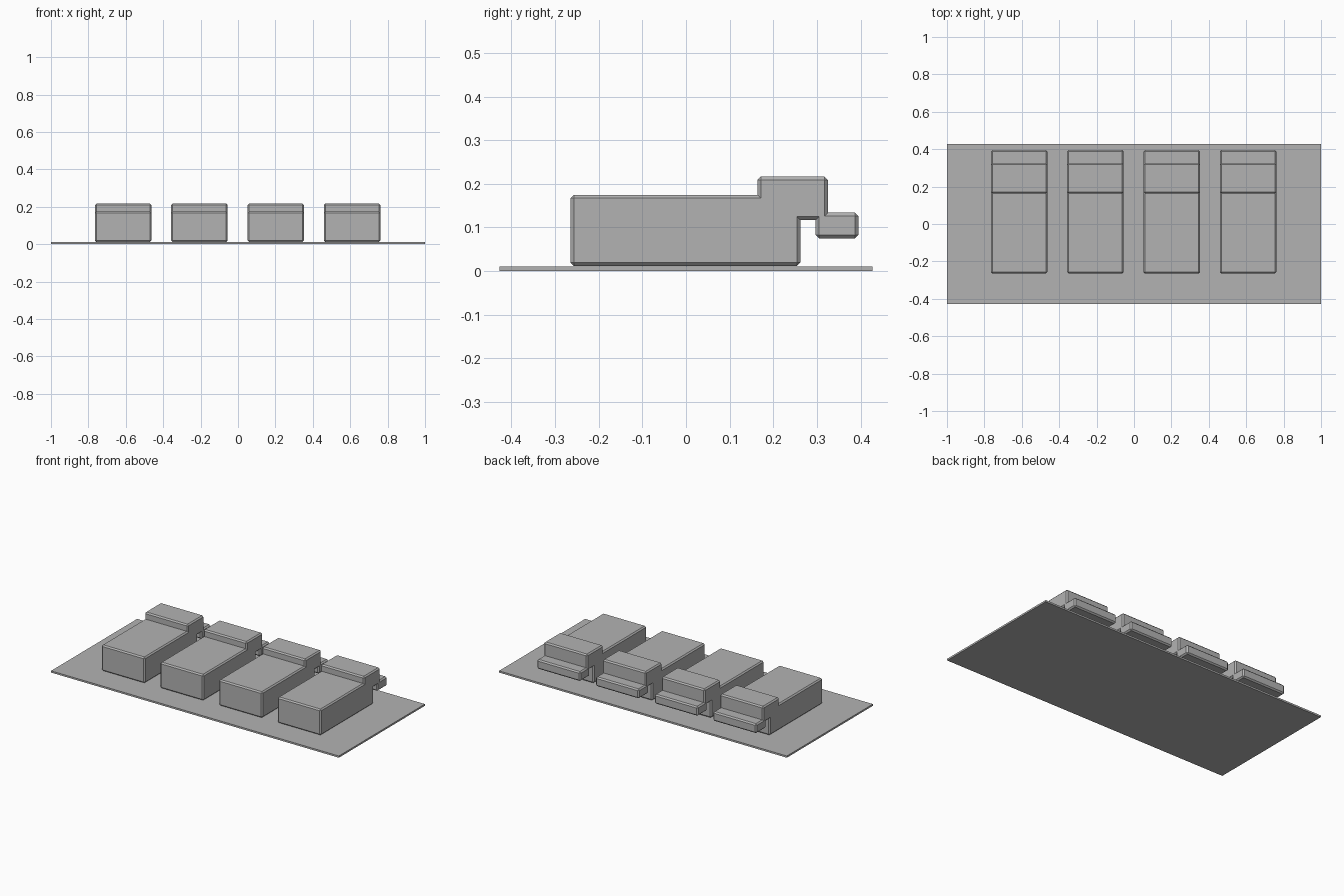
import bpy
import bmesh

cube = bpy.data.objects.get("Cube")
if cube:
    bpy.data.objects.remove(cube, do_unlink=True)

GREY = (0.45, 0.45, 0.45, 1)
grey = bpy.data.materials.new("plain grey")
grey.use_nodes = True
grey.diffuse_color = GREY
grey.node_tree.nodes["Principled BSDF"].inputs["Base Color"].default_value = GREY


def add_object(name, bm):
    bmesh.ops.recalc_face_normals(bm, faces=bm.faces)
    mesh = bpy.data.meshes.new(name)
    bm.to_mesh(mesh)
    bm.free()
    mesh.materials.append(grey)
    obj = bpy.data.objects.new(name, mesh)
    bpy.context.collection.objects.link(obj)
    return obj


# Thin ground slab
SLAB_TOP = 0.011
bm = bmesh.new()
bmesh.ops.create_cube(bm, size=1)
bmesh.ops.scale(bm, vec=(2, 0.854, SLAB_TOP), verts=bm.verts)
bmesh.ops.translate(bm, vec=(0, 0, SLAB_TOP / 2), verts=bm.verts)
add_object("base_slab", bm)

# Side outline (y, z): long body, raised rear block, rear ledge over a notch
OUTLINE = [
    (-0.265, 0.012), (0.262, 0.012), (0.262, 0.117), (0.297, 0.117),
    (0.297, 0.075), (0.395, 0.075), (0.395, 0.134), (0.325, 0.134),
    (0.325, 0.217), (0.164, 0.217), (0.164, 0.175), (-0.265, 0.175),
]
WIDTH = 0.302
BEVEL = 0.008


def add_block(name, x):
    bm = bmesh.new()
    side = bm.faces.new([bm.verts.new((x - WIDTH / 2, y, z)) for y, z in OUTLINE])
    solid = bmesh.ops.extrude_face_region(bm, geom=[side], use_keep_orig=True)
    moved = [g for g in solid["geom"] if isinstance(g, bmesh.types.BMVert)]
    bmesh.ops.translate(bm, vec=(WIDTH, 0, 0), verts=moved)
    bmesh.ops.recalc_face_normals(bm, faces=bm.faces)
    # Chamfer the outer edges and leave the inner corners sharp
    outer = [e for e in bm.edges if e.is_convex]
    bmesh.ops.bevel(bm, geom=outer, offset=BEVEL, segments=1,
                    affect='EDGES', clamp_overlap=True)
    return add_object(name, bm)


# Row of four equal blocks
for i in range(4):
    add_block(f"stepped_block_{i + 1}", -0.614 + 0.408 * i)
